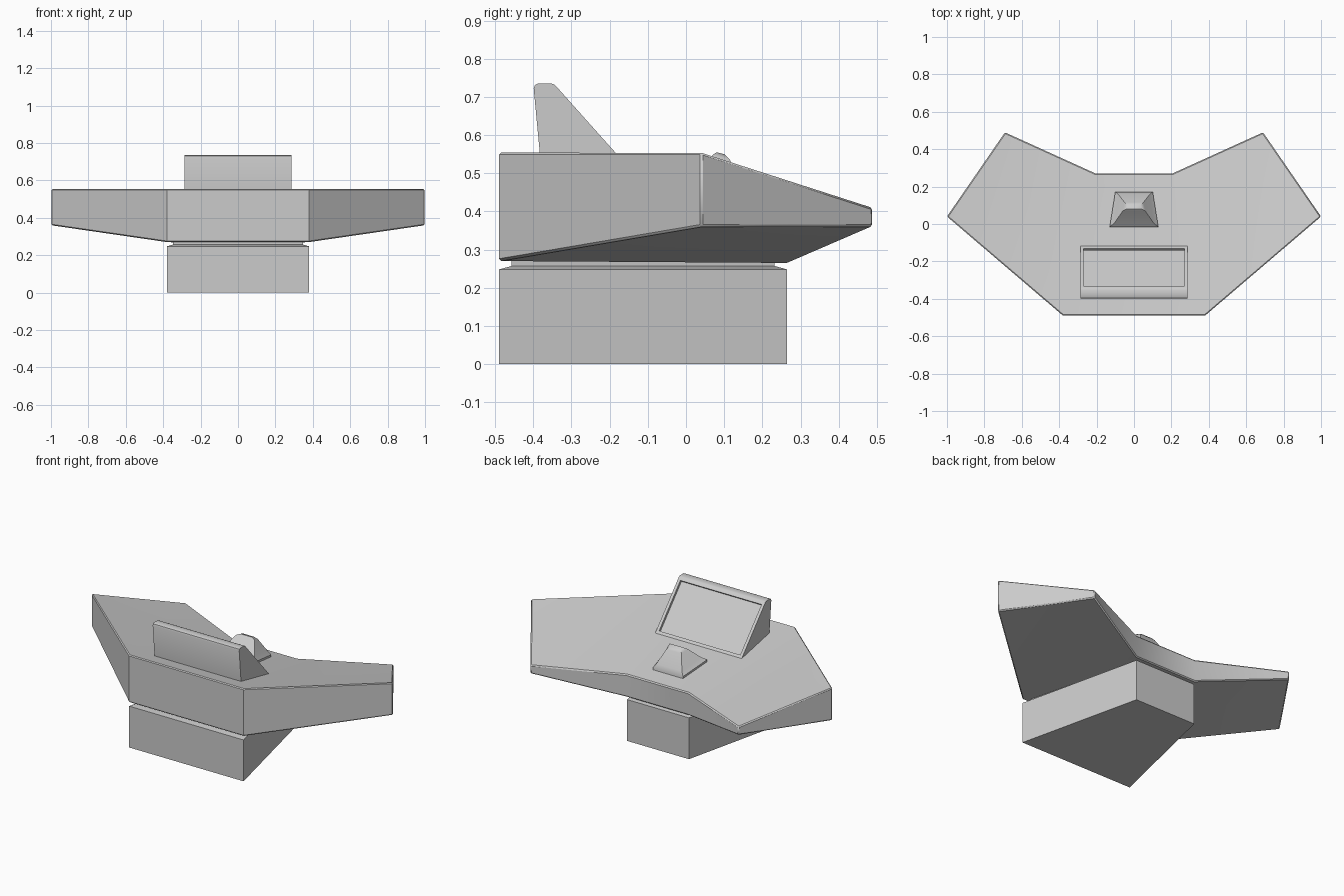
import bpy, bmesh, math
from mathutils import Vector

if "Cube" in bpy.data.objects:
    bpy.data.objects.remove(bpy.data.objects["Cube"])

# right half of the plan outline: x, y, underside z, top z
HALF = [(0.38, -0.49, 0.27, 0.555), (1.0, 0.04, 0.36, 0.555),
        (0.69, 0.49, 0.36, 0.41), (0.205, 0.27, 0.265, 0.40)]


def deck_z(y):
    return 0.555 - 0.204 * (y + 0.49)


def finish(name, bm, angle=30):
    bmesh.ops.recalc_face_normals(bm, faces=bm.faces)
    me = bpy.data.meshes.new(name)
    bm.to_mesh(me)
    bm.free()
    ob = bpy.data.objects.new(name, me)
    bpy.context.collection.objects.link(ob)
    bpy.ops.object.select_all(action='DESELECT')
    ob.select_set(True)
    bpy.context.view_layer.objects.active = ob
    bpy.ops.object.shade_smooth_by_angle(angle=math.radians(angle))
    return ob


def loft(bm, rings):
    rows = [[bm.verts.new(p) for p in r] for r in rings]
    n = len(rows[0])
    for a, b in zip(rows, rows[1:]):
        for i in range(n):
            j = (i + 1) % n
            bm.faces.new((a[i], a[j], b[j], b[i]))
    return rows


# winged desk body: centre panel plus two folded wings
bm = bmesh.new()
plan = HALF + [(-x, y, lo, hi) for x, y, lo, hi in reversed(HALF)]
low, top = loft(bm, [[(x, y, lo) for x, y, lo, hi in plan],
                     [(x, y, hi) for x, y, lo, hi in plan]])
for row in (low, top):
    bm.faces.new([row[i] for i in (0, 3, 4, 7)])
    for ids in ((0, 1, 2), (0, 2, 3), (7, 6, 5), (7, 5, 4)):
        bm.faces.new([row[i] for i in ids])
desk = finish("desk_body", bm)
bev = desk.modifiers.new("edge_softening", 'BEVEL')
bev.width, bev.segments = 0.006, 1
bev.limit_method, bev.angle_limit = 'ANGLE', math.radians(50)

# pedestal with a chamfered, narrower neck
bm = bmesh.new()


def trapezoid(z, d):
    return [(-0.38 + d, -0.49 + d, z), (0.38 - d, -0.49 + d, z),
            (0.205 - d * 0.7, 0.265 - d, z), (-0.205 + d * 0.7, 0.265 - d, z)]


rows = loft(bm, [trapezoid(0, 0), trapezoid(0.248, 0),
                 trapezoid(0.257, 0.033), trapezoid(0.285, 0.033)])
bm.faces.new(rows[0])
bm.faces.new(rows[-1])
finish("pedestal", bm)

# sloped screen housing with a recessed display
bm = bmesh.new()
profile = [(-0.378, 0.50), (-0.399, 0.722), (-0.396, 0.731), (-0.388, 0.735),
           (-0.352, 0.735), (-0.343, 0.731), (-0.118, deck_z(-0.118)), (-0.118, 0.45)]
sides = loft(bm, [[(x, y, z) for y, z in profile] for x in (-0.287, 0.287)])
for s in sides:
    bm.faces.new(s)
bmesh.ops.recalc_face_normals(bm, faces=bm.faces)
slope = Vector((0, 0.75, 0.67))
face = max(bm.faces, key=lambda f: f.normal.dot(slope) * f.calc_area())
bmesh.ops.inset_individual(bm, faces=[face], thickness=0.025)
bmesh.ops.inset_individual(bm, faces=[face], thickness=0.0005, depth=-0.014)
finish("screen_housing", bm)

# small control hump with a low tapered plinth
bm = bmesh.new()


def pad(xf, yf, xb, yb, zf, zb):
    return [(-xf, yf, zf), (xf, yf, zf), (xb, yb, zb), (-xb, yb, zb)]


rows = loft(bm, [pad(0.13, -0.015, 0.1, 0.172, 0.43, 0.39),
                 pad(0.13, -0.015, 0.1, 0.172, deck_z(-0.015) + 0.012, deck_z(0.172) + 0.012),
                 pad(0.105, 0.005, 0.085, 0.16, 0.485, 0.455),
                 pad(0.06, 0.07, 0.05, 0.115, 0.548, 0.535),
                 pad(0.04, 0.08, 0.035, 0.1, 0.555, 0.55)])
bm.faces.new(rows[0])
bm.faces.new(rows[-1])
finish("control_hump", bm, 35)
